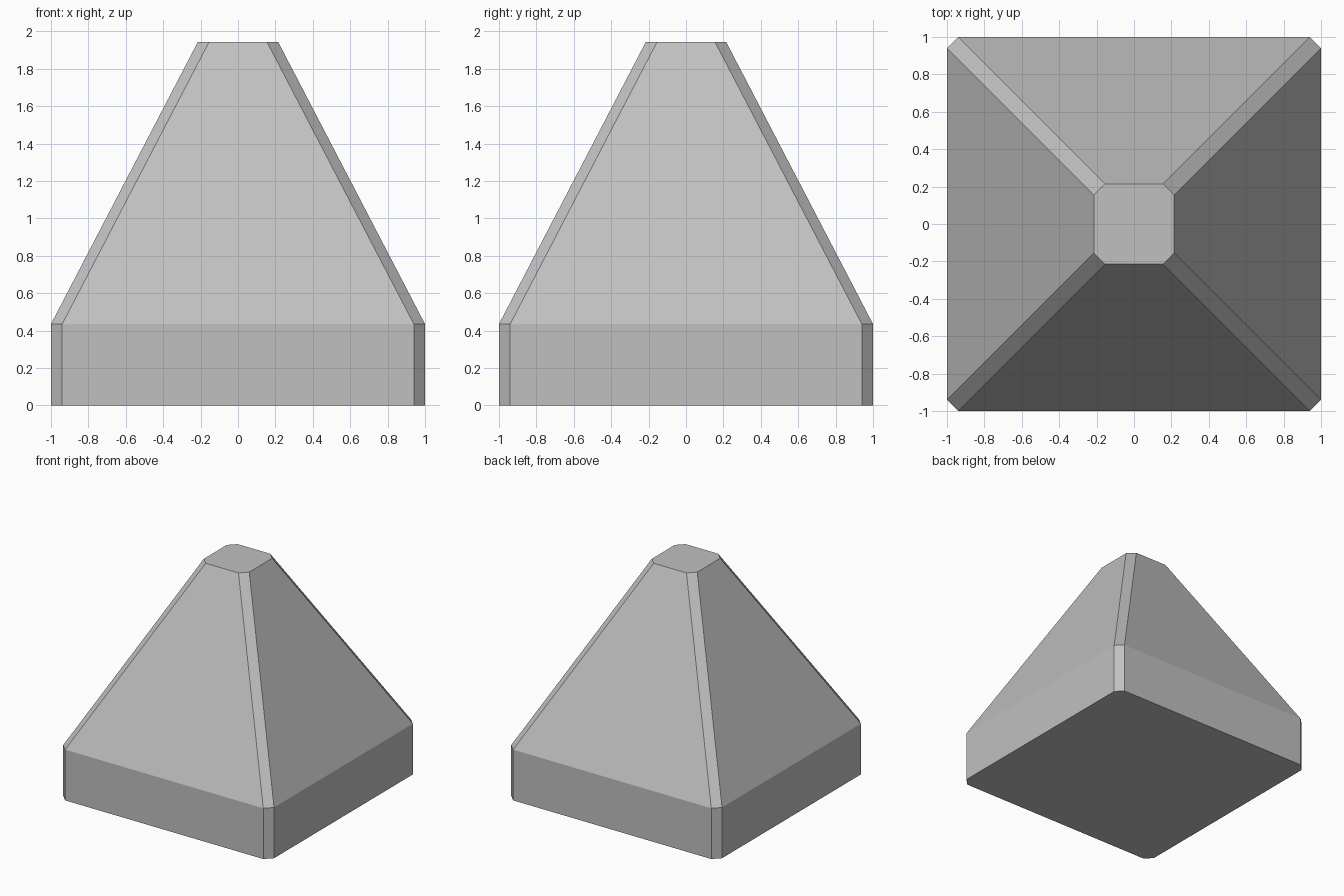
import bpy, bmesh

if "Cube" in bpy.data.objects:
    bpy.data.objects.remove(bpy.data.objects["Cube"])

grey = bpy.data.materials.new("plain grey")
grey.diffuse_color = (0.53, 0.53, 0.53, 1)
grey.use_nodes = True
grey.node_tree.nodes["Principled BSDF"].inputs["Base Color"].default_value = grey.diffuse_color

CHAMFER = 0.06  # constant corner cut at every level


def ring(bm, half, z):
    """Square with cut corners, counter-clockwise seen from above."""
    c = half - CHAMFER
    pts = [(half, -c), (half, c), (c, half), (-c, half),
           (-half, c), (-half, -c), (-c, -half), (c, -half)]
    return [bm.verts.new((x, y, z)) for x, y in pts]


# Upright base band, tapered body and flat top as one stacked profile
bm = bmesh.new()
rings = [ring(bm, h, z) for h, z in ((1.0, 0.0), (1.0, 0.435), (0.215, 1.943))]
for low, high in zip(rings, rings[1:]):
    for i in range(8):
        j = (i + 1) % 8
        bm.faces.new((low[i], low[j], high[j], high[i]))
bm.faces.new(rings[-1])
bm.faces.new(rings[0][::-1])

mesh = bpy.data.meshes.new("tapered_block")
bm.to_mesh(mesh)
bm.free()
mesh.materials.append(grey)
block = bpy.data.objects.new("tapered_block", mesh)
bpy.context.collection.objects.link(block)
